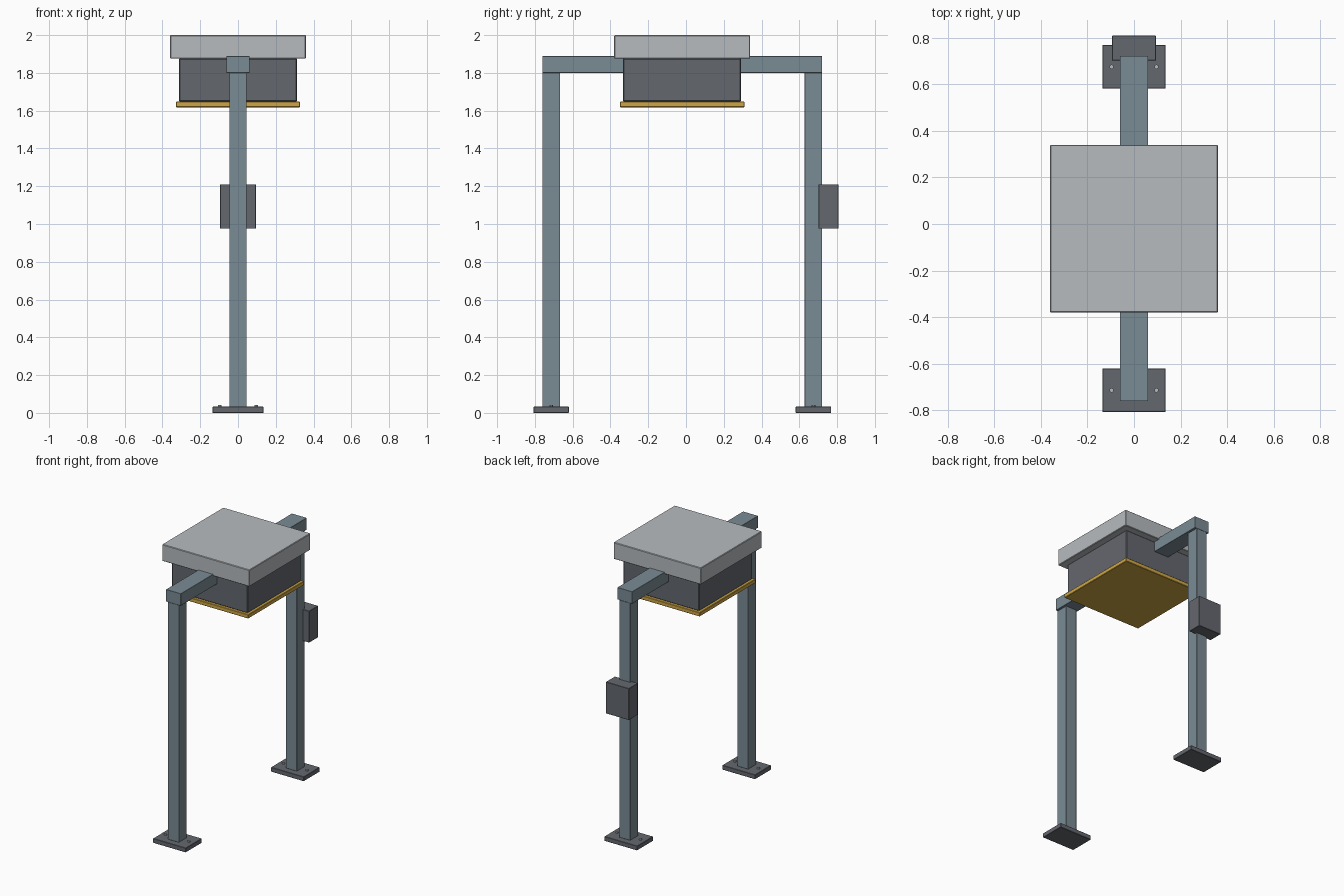
import bpy
import bmesh
from mathutils import Vector

cube = bpy.data.objects.get("Cube")
if cube:
    bpy.data.objects.remove(cube, do_unlink=True)


def make_material(name, rgb):
    mat = bpy.data.materials.new(name)
    mat.use_nodes = True
    color = (*rgb, 1.0)
    mat.diffuse_color = color
    mat.node_tree.nodes["Principled BSDF"].inputs["Base Color"].default_value = color
    return mat


light_grey = make_material("light grey", (0.47, 0.50, 0.52))
steel_blue = make_material("steel blue", (0.195, 0.26, 0.30))
dark_grey = make_material("dark grey", (0.127, 0.137, 0.155))
gold = make_material("gold", (0.62, 0.38, 0.06))
bolt_grey = make_material("bolt grey", (0.47, 0.48, 0.50))


def finish(name, bm, mat, bevel=0.0):
    mesh = bpy.data.meshes.new(name)
    bm.to_mesh(mesh)
    bm.free()
    mesh.materials.append(mat)
    obj = bpy.data.objects.new(name, mesh)
    bpy.context.collection.objects.link(obj)
    if bevel:
        mod = obj.modifiers.new("edge bevel", "BEVEL")
        mod.width = bevel
        mod.segments = 1
    return obj


def box(name, half_x, y, z, mat, bevel=0.0):
    """Box centred on x = 0, spanning the given y and z ranges."""
    bm = bmesh.new()
    bmesh.ops.create_cube(bm, size=1.0)
    bmesh.ops.scale(bm, vec=Vector((2 * half_x, y[1] - y[0], z[1] - z[0])), verts=bm.verts)
    bmesh.ops.translate(bm, vec=Vector((0, sum(y) / 2, sum(z) / 2)), verts=bm.verts)
    return finish(name, bm, mat, bevel)


def bolt(name, x, y):
    bm = bmesh.new()
    bmesh.ops.create_cone(bm, cap_ends=True, segments=6, radius1=0.01, radius2=0.01, depth=0.02)
    bmesh.ops.translate(bm, vec=Vector((x, y, 0.033)), verts=bm.verts)
    return finish(name, bm, bolt_grey)


# Overhead unit: cover, housing and lower panel
box("roof_cover", 0.36, (-0.38, 0.34), (1.876, 2.0), light_grey, 0.004)
box("housing", 0.313, (-0.333, 0.292), (1.648, 1.877), dark_grey, 0.005)
box("lower_panel", 0.329, (-0.349, 0.309), (1.618, 1.648), gold, 0.003)

# Crossbeam carrying the unit
box("crossbeam", 0.061, (-0.76, 0.721), (1.80, 1.889), steel_blue, 0.001)

# Posts with bolted foot plates
center = -0.0195
for side, sign in (("front", -1), ("back", 1)):
    post_y = center + sign * 0.694
    box(side + "_post", 0.045, (post_y - 0.0465, post_y + 0.0465), (0.033, 1.80), steel_blue, 0.001)
    box(side + "_foot_plate", 0.135, (post_y - 0.094, post_y + 0.094), (0, 0.033), dark_grey, 0.002)
    for label, x in (("right", -0.096), ("left", 0.096)):
        bolt(f"{side}_{label}_bolt", x, post_y)

# Control box on the back post
box("control_box", 0.095, (0.702, 0.808), (0.975, 1.21), dark_grey, 0.002)
